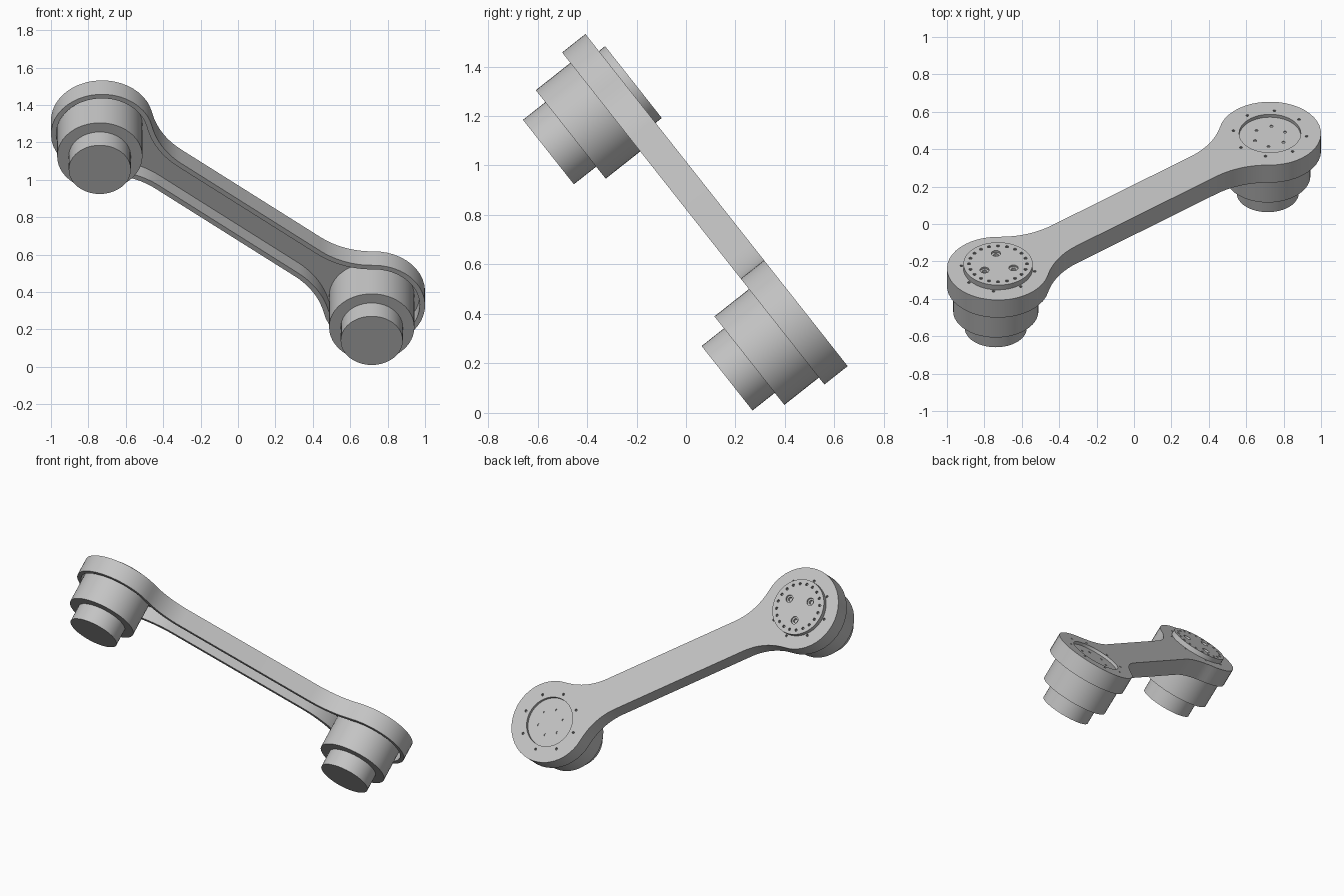
import bpy, bmesh
from math import sin, cos, pi, atan2, sqrt, hypot, radians
from mathutils import Matrix, Vector

cube = bpy.data.objects.get("Cube")
if cube:
    bpy.data.objects.remove(cube)

# The link lies in a tilted plane: local z is the plate normal
TILT = Matrix.Rotation(radians(-51.7), 4, 'X')
LEFT_END = Vector((-0.727, -1.181))
RIGHT_END = Vector((0.727, -0.016))
TOP, RIM, FLOOR = 0.63, 0.51, 0.60

grey = bpy.data.materials.new("light grey metal")
grey.use_nodes = True
grey.diffuse_color = (0.55, 0.55, 0.55, 1)
grey.node_tree.nodes["Principled BSDF"].inputs["Base Color"].default_value = (0.55, 0.55, 0.55, 1)


def make(name, bm):
    bmesh.ops.recalc_face_normals(bm, faces=bm.faces)
    mesh = bpy.data.meshes.new(name)
    bm.to_mesh(mesh)
    bm.free()
    mesh.materials.append(grey)
    ob = bpy.data.objects.new(name, mesh)
    bpy.context.collection.objects.link(ob)
    ob.matrix_world = TILT
    return ob


def prism(bm, points, low, high):
    face = bm.faces.new([bm.verts.new((p[0], p[1], low)) for p in points])
    top = bmesh.ops.extrude_face_region(bm, geom=[face])["geom"]
    verts = [v for v in top if isinstance(v, bmesh.types.BMVert)]
    bmesh.ops.translate(bm, vec=(0, 0, high - low), verts=verts)


def disc(bm, centre, radius, low, high, sides=48):
    ring = [(centre[0] + radius * cos(2 * pi * i / sides),
             centre[1] + radius * sin(2 * pi * i / sides)) for i in range(sides)]
    prism(bm, ring, low, high)


def hole_ring(bm, centre, ring, count, start, radius, low, high, sides=10):
    for i in range(count):
        a = radians(start) + 2 * pi * i / count
        disc(bm, centre + ring * Vector((cos(a), sin(a))), radius, low, high, sides)


def link_outline(inset):
    """Two round ends joined by a narrow arm with tangent fillets."""
    R, h, fillet = 0.273 - inset, 0.11 - inset, 0.44 + inset
    axis = RIGHT_END - LEFT_END
    half = axis.length / 2
    s = sqrt((R + fillet) ** 2 - (h + fillet) ** 2)
    phi = atan2(h + fillet, -s)
    quarter = [(half + R * cos(phi * i / 16), R * sin(phi * i / 16)) for i in range(17)]
    for i in range(1, 11):
        a = (phi - pi) + (pi / 2 - phi) * i / 10
        quarter.append((half - s + fillet * cos(a), h + fillet + fillet * sin(a)))
    upper = quarter + [(-x, y) for x, y in reversed(quarter)]
    loop = upper + [(x, -y) for x, y in reversed(upper[1:-1])]
    turn = Matrix.Rotation(atan2(axis.y, axis.x), 2)
    mid = (LEFT_END + RIGHT_END) / 2
    return [mid + turn @ Vector(p) for p in loop]


def cut(ob, bm):
    cutter = make("cutter", bm)
    cutter.hide_render = True
    mod = ob.modifiers.new("cut", 'BOOLEAN')
    mod.object, mod.operation, mod.solver = cutter, 'DIFFERENCE', 'EXACT'
    bpy.context.view_layer.objects.active = ob
    bpy.ops.object.modifier_apply(modifier=mod.name)
    bpy.data.objects.remove(cutter)


parts = []

# Link body: solid outline, hollowed from beneath
bm = bmesh.new()
prism(bm, link_outline(0), RIM, TOP)
link = make("link_body", bm)
bm = bmesh.new()
prism(bm, link_outline(0.028), RIM - 0.05, FLOOR)
cut(link, bm)

# Round socket on one end and bolt holes around both ends
bm = bmesh.new()
disc(bm, RIGHT_END, 0.165, TOP - 0.02, TOP + 0.05)
for end in (LEFT_END, RIGHT_END):
    hole_ring(bm, end, 0.197, 8, 38, 0.008, TOP - 0.018, TOP + 0.05)
cut(link, bm)
bm = bmesh.new()
hole_ring(bm, RIGHT_END, 0.088, 6, 25, 0.009, FLOOR - 0.03, TOP + 0.05)
cut(link, bm)
parts.append(link)

# Raised output flange with a ring of small holes and three counterbores
FLANGE = 0.662
bm = bmesh.new()
disc(bm, LEFT_END, 0.185, TOP - 0.01, FLANGE)
flange = make("output_flange", bm)
bm = bmesh.new()
hole_ring(bm, LEFT_END, 0.155, 20, 0, 0.009, FLANGE - 0.02, FLANGE + 0.05)
hole_ring(bm, LEFT_END, 0.09, 3, -23, 0.025, FLANGE - 0.012, FLANGE + 0.05, 20)
cut(flange, bm)
bm = bmesh.new()
hole_ring(bm, LEFT_END, 0.09, 3, -23, 0.014, FLANGE - 0.028, FLANGE + 0.05, 16)
cut(flange, bm)
parts.append(flange)

# Stepped motor housing under each end
for side, end in (("right", LEFT_END), ("left", RIGHT_END)):
    centre = end + Vector((-0.012, 0.009))
    for name, radius, low, high in (("motor_housing", 0.228, 0.332, FLOOR + 0.004),
                                    ("motor_cap", 0.166, 0.217, 0.334)):
        bm = bmesh.new()
        disc(bm, centre, radius, low, high)
        parts.append(make(f"{side}_{name}", bm))

# Smooth the round walls, keep the rims crisp
bpy.ops.object.select_all(action='DESELECT')
for ob in parts:
    ob.select_set(True)
bpy.context.view_layer.objects.active = link
bpy.ops.object.shade_smooth_by_angle(angle=radians(30))
